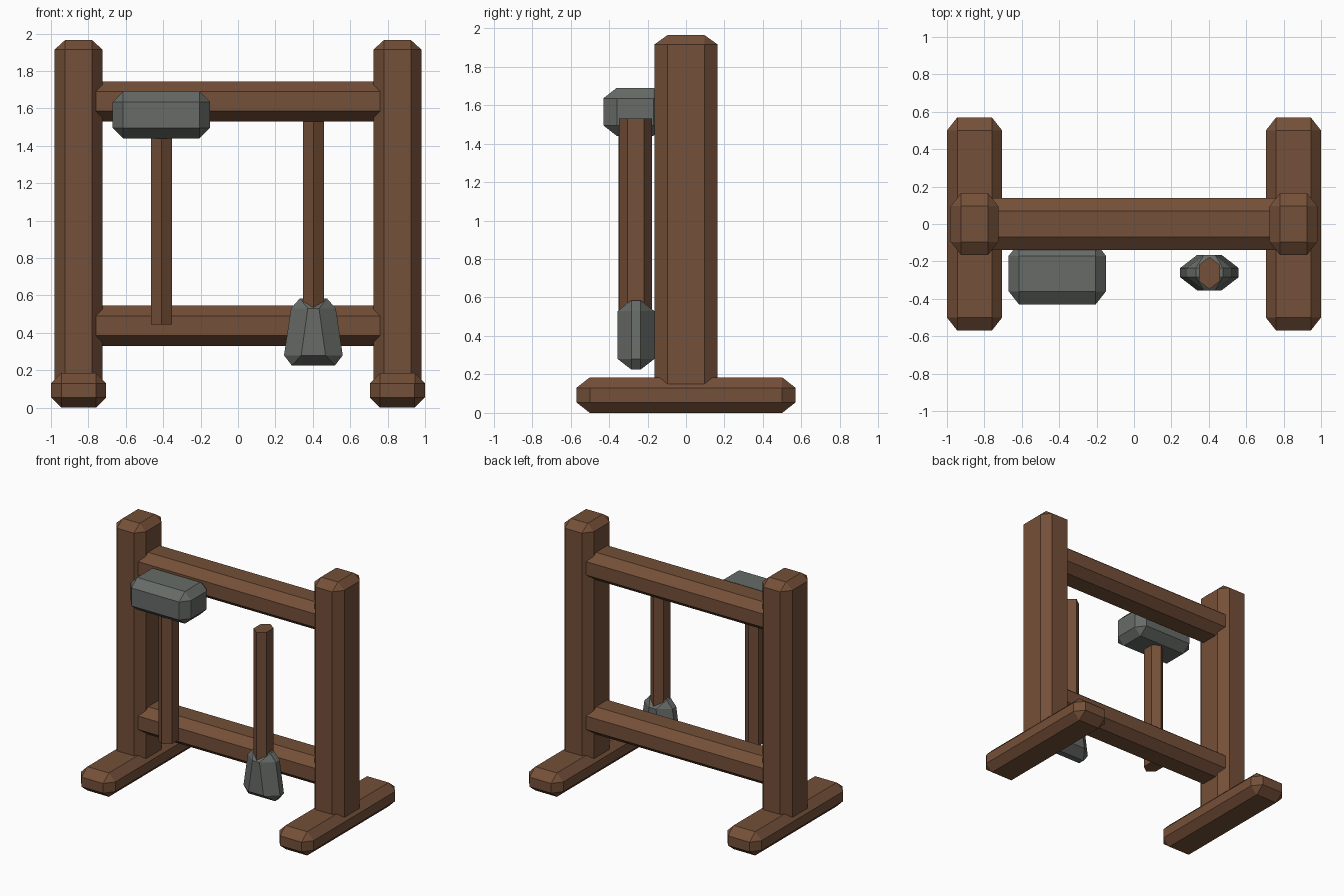
import bpy
import bmesh
import math
from itertools import product

if "Cube" in bpy.data.objects:
    bpy.data.objects.remove(bpy.data.objects["Cube"])


def material(name, rgb):
    mat = bpy.data.materials.new(name)
    mat.diffuse_color = (*rgb, 1)
    mat.use_nodes = True
    mat.node_tree.nodes["Principled BSDF"].inputs["Base Color"].default_value = mat.diffuse_color
    return mat


WOOD = material("brown wood", (0.175, 0.079, 0.040))
STONE = material("grey stone", (0.135, 0.148, 0.136))
BEVEL = (0.055, 0.07, 0.055)   # chamfer along x, y, z


def finish(name, bm, mat):
    bmesh.ops.recalc_face_normals(bm, faces=bm.faces)
    mesh = bpy.data.meshes.new(name)
    bm.to_mesh(mesh)
    bm.free()
    mesh.materials.append(mat)
    obj = bpy.data.objects.new(name, mesh)
    bpy.context.collection.objects.link(obj)
    return obj


def hull(name, points, mat):
    bm = bmesh.new()
    for p in points:
        bm.verts.new(p)
    bmesh.ops.convex_hull(bm, input=bm.verts[:])
    bmesh.ops.dissolve_limit(bm, angle_limit=0.02, verts=bm.verts[:], edges=bm.edges[:])
    return finish(name, bm, mat)


def chamfered_box(name, low, high, mat, bevel=BEVEL):
    """Box whose every edge is cut; three points replace each corner."""
    points = []
    for corner in product((0, 1), repeat=3):
        for keep in range(3):
            p = []
            for a in range(3):
                inset = 0 if a == keep else bevel[a]
                p.append(high[a] - inset if corner[a] else low[a] + inset)
            points.append(p)
    return hull(name, points, mat)


def hex_handle(name, x, y, z0, z1):
    """Six-sided shaft, deeper than wide."""
    bm = bmesh.new()
    ring = [bm.verts.new((x + 0.065 * math.sin(i * math.pi / 3),
                          y + 0.086 * math.cos(i * math.pi / 3), z0)) for i in range(6)]
    base = bm.faces.new(ring)
    top = bmesh.ops.extrude_face_region(bm, geom=[base], use_keep_orig=True)["geom"]
    bmesh.ops.translate(bm, vec=(0, 0, z1 - z0),
                        verts=[g for g in top if isinstance(g, bmesh.types.BMVert)])
    return finish(name, bm, WOOD)


# Frame: two feet with posts
for side, cx in (("left", -0.8525), ("right", 0.8525)):
    chamfered_box(side + "_foot", (cx - 0.1475, -0.57, 0), (cx + 0.1475, 0.57, 0.185), WOOD)
    chamfered_box(side + "_post", (cx - 0.1275, -0.165, 0.04), (cx + 0.1275, 0.165, 1.965),
                  WOOD, (0.055, 0.07, 0.05))

# Cross beams
for name, z in (("lower_beam", 0.33), ("upper_beam", 1.53)):
    chamfered_box(name, (-0.85, -0.14, z), (0.85, 0.14, z + 0.215), WOOD)

# Hammer standing head up
hex_handle("hammer_handle", -0.41, -0.265, 0.445, 1.53)
chamfered_box("hammer_head", (-0.67, -0.43, 1.44), (-0.15, -0.1, 1.69), STONE)

# Tapered maul hanging head down
hex_handle("maul_handle", 0.403, -0.262, 0.445, 1.53)
profile = [(0.115, 0.024, 0.225), (0.065, 0.095, 0.28), (0.157, 0.024, 0.28),
           (0.030, 0.095, 0.53), (0.120, 0.024, 0.53), (0.072, 0.024, 0.585)]
hull("maul_head", [(0.403 + sx * x, -0.26 + sy * y, z)
                   for x, y, z in profile for sx in (-1, 1) for sy in (-1, 1)], STONE)
